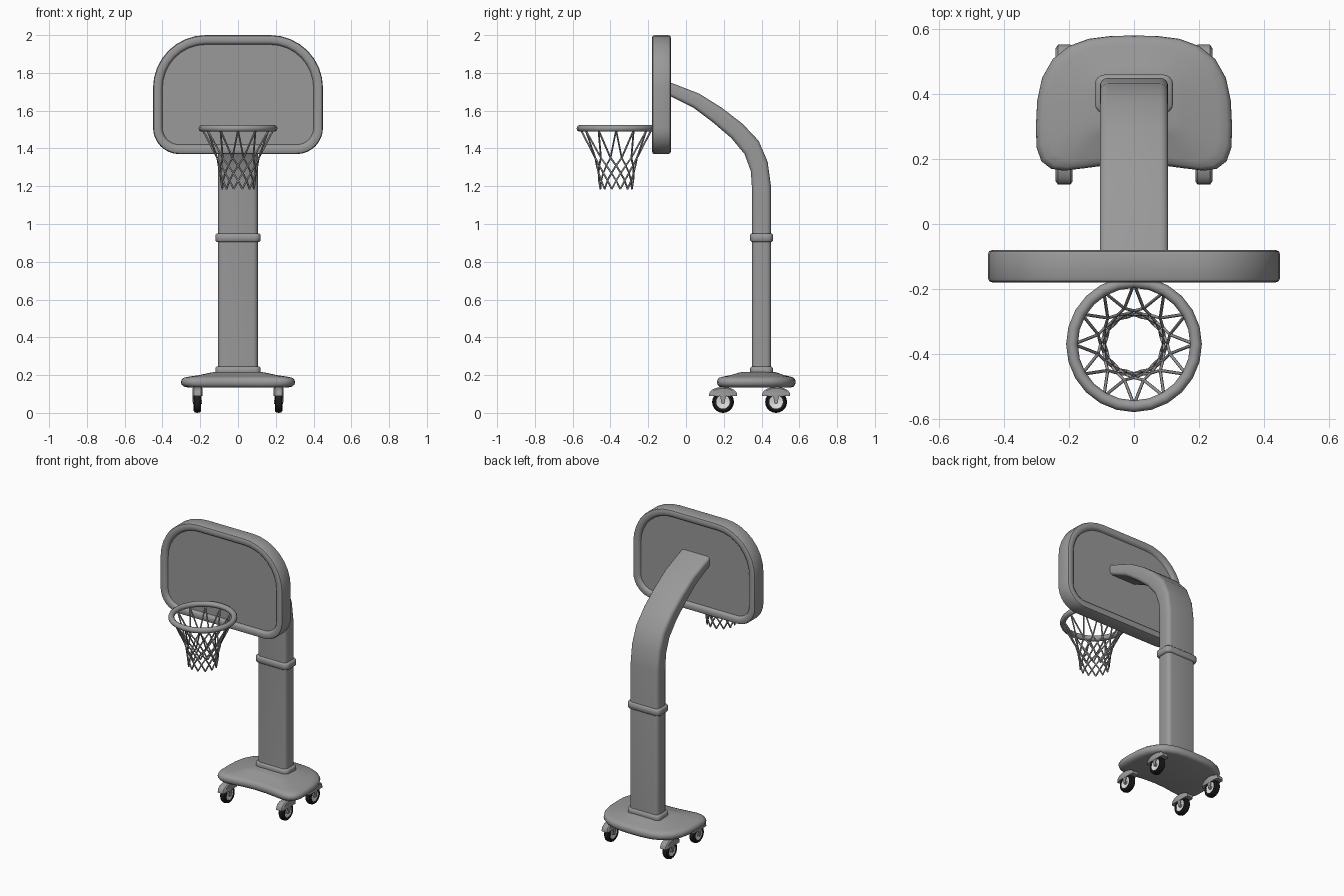
import bpy, bmesh, math
from mathutils import Vector

if "Cube" in bpy.data.objects:
    bpy.data.objects.remove(bpy.data.objects["Cube"])


def material(name, value):
    m = bpy.data.materials.new(name)
    m.use_nodes = True
    colour = (value, value, value, 1)
    m.diffuse_color = colour
    m.node_tree.nodes["Principled BSDF"].inputs["Base Color"].default_value = colour
    return m


GREY = material("mid grey", 0.32)
BLACK = material("tyre black", 0.012)
LIGHT = material("hub light grey", 0.75)


def loft(name, rings, mat, closed=False, angle=35):
    """Skin a series of point rings; cap the ends unless closed."""
    bm = bmesh.new()
    loops = [[bm.verts.new(p) for p in ring] for ring in rings]
    pairs = list(zip(loops, loops[1:]))
    if closed:
        pairs.append((loops[-1], loops[0]))
    for a, b in pairs:
        for i in range(len(a)):
            j = (i + 1) % len(a)
            bm.faces.new((a[i], a[j], b[j], b[i]))
    if not closed:
        bm.faces.new(loops[0])
        bm.faces.new(loops[-1])
    bmesh.ops.recalc_face_normals(bm, faces=bm.faces)
    mesh = bpy.data.meshes.new(name)
    bm.to_mesh(mesh)
    bm.free()
    mesh.materials.append(mat)
    mesh.shade_smooth()
    mesh.set_sharp_from_angle(angle=math.radians(angle))
    obj = bpy.data.objects.new(name, mesh)
    bpy.context.collection.objects.link(obj)
    return obj


def rounded(x0, x1, y0, y1, low, high, n=6):
    """Rectangle outline with separate radii for lower and upper corners."""
    corners = [(x0 + low, y0 + low, low, 2), (x1 - low, y0 + low, low, 3),
               (x1 - high, y1 - high, high, 0), (x0 + high, y1 - high, high, 1)]
    pts = []
    for cx, cy, r, quarter in corners:
        for i in range(n + 1):
            a = math.pi / 2 * (quarter + i / n)
            pts.append((cx + r * math.cos(a), cy + r * math.sin(a)))
    return pts


def lathe_x(name, centre, profile, mat, sides=20, closed=False):
    """Revolve (radius, x) pairs round an axle along x."""
    c = Vector(centre)
    rings = []
    for r, x in profile:
        turn = [2 * math.pi * i / sides for i in range(sides)]
        rings.append([c + Vector((x, r * math.cos(a), r * math.sin(a))) for a in turn])
    return loft(name, rings, mat, closed)


# Backboard with raised padded frame and recessed panels
profile = [(0.05, -0.162), (0.045, -0.174), (0.036, -0.18), (0.014, -0.18),
           (0.004, -0.176), (0, -0.166)]
profile += [(d, -0.26 - y) for d, y in reversed(profile)]
rings = []
for d, y in profile:
    outline = rounded(d - 0.45, 0.45 - d, 1.37 + d, 2 - d, 0.14 - d, 0.28 - d, 8)
    rings.append([(x, y, z) for x, z in outline])
loft("backboard", rings, GREY)

# Pole: inner and outer edge of the bent column as (y, z)
inner = [(0.35, 0.2), (0.35, 1.18), (0.343, 1.28), (0.31, 1.37), (0.24, 1.455),
         (0.14, 1.54), (0.04, 1.615), (-0.11, 1.69)]
outer = [(0.45, 0.2), (0.45, 1.2), (0.432, 1.33), (0.385, 1.44), (0.30, 1.53),
         (0.19, 1.615), (0.07, 1.69), (-0.11, 1.76)]
section = rounded(-0.105, 0.105, -1, 1, 0.025, 0.025, 4)
section = [(u, v) for u, v in rounded(-0.105, 0.105, -0.05, 0.05, 0.025, 0.025, 4)]
rings = []
for a, b in zip(inner, outer):
    a, b = Vector(a), Vector(b)
    ring = []
    for u, v in section:
        p = a.lerp(b, 0.5 + v * 10)
        ring.append((u, p.x, p.y))
    rings.append(ring)
loft("pole", rings, GREY)


# Collars around the pole
def collar(name, z0, z1):
    rings = []
    for d, z in [(0.007, z0), (0, z0 + 0.007), (0, z1 - 0.007), (0.007, z1)]:
        o = rounded(d - 0.12, 0.12 - d, 0.34 + d, 0.46 - d, 0.03 - d, 0.03 - d, 4)
        rings.append([(x, y, z) for x, y in o])
    loft(name, rings, GREY, angle=50)


collar("middle_collar", 0.905, 0.95)
collar("bottom_collar", 0.2, 0.245)

# Base: bean-shaped slab that swells up towards the pole
half = [(0, 0.58), (0.07, 0.579), (0.14, 0.57), (0.2, 0.548), (0.25, 0.508),
        (0.283, 0.45), (0.298, 0.38), (0.302, 0.3), (0.3, 0.235), (0.285, 0.193),
        (0.255, 0.17), (0.215, 0.164), (0.15, 0.172), (0.075, 0.182), (0, 0.186)]
outline = half + [(-x, y) for x, y in reversed(half[1:-1])]
base_centre = Vector((0, 0.39))
rings = []
for s, z in [(0.88, 0.135), (0.95, 0.139), (0.99, 0.15), (1, 0.163), (0.99, 0.176),
             (0.95, 0.186), (0.86, 0.192), (0.68, 0.2), (0.5, 0.212), (0.4, 0.217)]:
    ring = [base_centre + (Vector(p) - base_centre) * s for p in outline]
    rings.append([(p.x, p.y, z) for p in ring])
loft("base", rings, GREY, angle=50)

# Castors: tyre, hub, axle, fender and fork
for side, sx in (("left", 1), ("right", -1)):
    for end, y in (("front", 0.196), ("rear", 0.477)):
        name = end + "_" + side + "_"
        x = sx * 0.215
        c = (x, y, 0.058)
        tyre = [(0.036, -0.018), (0.048, -0.02), (0.055, -0.014), (0.058, 0),
                (0.055, 0.014), (0.048, 0.02), (0.036, 0.018)]
        lathe_x(name + "tyre", c, tyre, BLACK, closed=True)
        hub = [(0.02, -0.012), (0.03, -0.017), (0.037, -0.017),
               (0.037, 0.017), (0.03, 0.017), (0.02, 0.012)]
        lathe_x(name + "hub", c, hub, LIGHT)
        lathe_x(name + "axle", c, [(0.011, -0.024), (0.011, 0.024)], GREY, 12)

        # Domed fender over the wheel
        rings = []
        for s, dx in [(0.86, -0.026), (1, -0.019), (1, 0.019), (0.86, 0.026)]:
            arc = [math.pi * i / 12 for i in range(13)]
            rings.append([(x + dx, y + 0.075 * s * math.cos(a),
                           0.09 + 0.047 * s * math.sin(a) ** 0.8 if 0 < a < 3.14 else 0.09)
                          for a in arc])
        loft(name + "fender", rings, GREY)
        for dx in (-0.023, 0.023):
            rings = [[(x + dx + ex, y + ey, z) for ex, ey in
                      [(-0.002, -w), (0.002, -w), (0.002, w), (-0.002, w)]]
                     for w, z in [(0.008, 0.056), (0.018, 0.1)]]
            loft(name + "fork", rings, GREY)

# Hoop
HOOP = Vector((0, -0.37, 1.506))
bpy.ops.mesh.primitive_torus_add(location=HOOP, major_radius=0.191, minor_radius=0.018,
                                 major_segments=24, minor_segments=10)
hoop = bpy.context.object
hoop.name = "hoop"
hoop.data.materials.append(GREY)
hoop.data.shade_smooth()

# Net: strands wind both ways and cross in diamonds
levels = [(0.186, 1.497), (0.114, 1.35), (0.103, 1.31), (0.096, 1.27),
          (0.091, 1.23), (0.086, 1.185)]
strands = 12
curve = bpy.data.curves.new("net", "CURVE")
curve.dimensions = "3D"
curve.bevel_depth = 0.0048
curve.bevel_resolution = 1
for way in (1, -1):
    for k in range(strands):
        spline = curve.splines.new("POLY")
        spline.points.add(len(levels) - 1)
        for i, (r, z) in enumerate(levels):
            a = 2 * math.pi * (k + way * i / 2) / strands
            spline.points[i].co = (r * math.cos(a), HOOP.y + r * math.sin(a), z, 1)
curve.materials.append(GREY)
net = bpy.data.objects.new("net", curve)
bpy.context.collection.objects.link(net)
bpy.ops.object.select_all(action="DESELECT")
net.select_set(True)
bpy.context.view_layer.objects.active = net
bpy.ops.object.convert(target="MESH")
net.data.shade_smooth()
